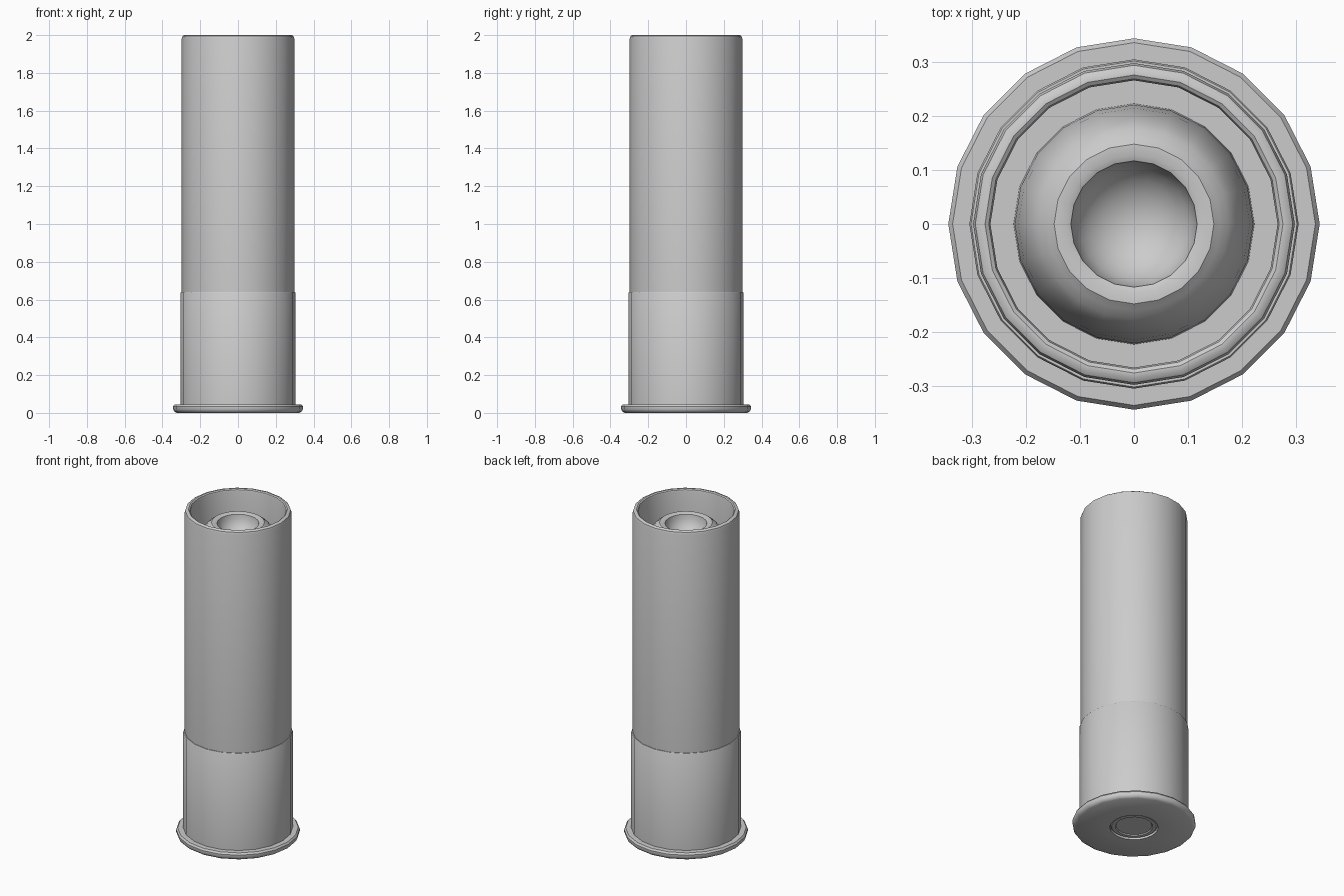
import bpy, bmesh, math

if "Cube" in bpy.data.objects:
    bpy.data.objects.remove(bpy.data.objects["Cube"])

SIDES = 20


def lathe(name, profile):
    """Revolve an (r, z) profile around z; points with r = 0 become poles."""
    bm = bmesh.new()
    rings = []
    for r, z in profile:
        if r == 0:
            rings.append([bm.verts.new((0, 0, z))])
        else:
            rings.append([bm.verts.new((r * math.cos(2 * math.pi * i / SIDES),
                                        r * math.sin(2 * math.pi * i / SIDES), z))
                          for i in range(SIDES)])
    for a, b in zip(rings, rings[1:]):
        for i in range(SIDES):
            j = (i + 1) % SIDES
            if len(a) == 1:
                bm.faces.new((a[0], b[j], b[i]))
            elif len(b) == 1:
                bm.faces.new((a[i], a[j], b[0]))
            else:
                bm.faces.new((a[i], a[j], b[j], b[i]))
    bmesh.ops.recalc_face_normals(bm, faces=bm.faces)
    mesh = bpy.data.meshes.new(name)
    bm.to_mesh(mesh)
    bm.free()
    obj = bpy.data.objects.new(name, mesh)
    bpy.context.collection.objects.link(obj)
    bpy.ops.object.select_all(action='DESELECT')
    obj.select_set(True)
    bpy.context.view_layer.objects.active = obj
    bpy.ops.object.shade_smooth_by_angle(angle=math.radians(35))
    return obj


# Metal base cup with extraction rim and primer pocket
lathe("base_cup", [(0, 0.03), (0.135, 0.03), (0.135, 0.0), (0.325, 0.0),
                   (0.338, 0.008), (0.344, 0.02), (0.344, 0.034), (0.336, 0.045),
                   (0.305, 0.045), (0.305, 0.635), (0.302, 0.64), (0.296, 0.64)])

# Primer disc set in the pocket
lathe("primer", [(0.132, 0.03), (0.132, 0.012), (0.125, 0.006), (0.105, 0.006),
                 (0.1, 0.012), (0, 0.012)])

# Hull tube, rounded lip and inner floor
lathe("hull", [(0.298, 0.63), (0.298, 1.982), (0.294, 1.994), (0.285, 2.0),
               (0.276, 2.0), (0.269, 1.995), (0.266, 1.985), (0.266, 1.68), (0, 1.68)])

# Hollow-point slug: curved nose, rounded lip, bowl cavity
nose = [(0.16 + 0.063 * math.cos(math.radians(a)), 1.68 + 0.225 * math.sin(math.radians(a)))
        for a in range(0, 91, 15)]
nose[-1] = (0.16, 1.91)
bowl = [(0.117 * math.cos(math.radians(a)), 1.915 - 0.11 * math.sin(math.radians(a)))
        for a in range(0, 90, 15)]
lathe("slug", nose + [(0.148, 1.92), (0.128, 1.92)] + bowl + [(0, 1.805)])
